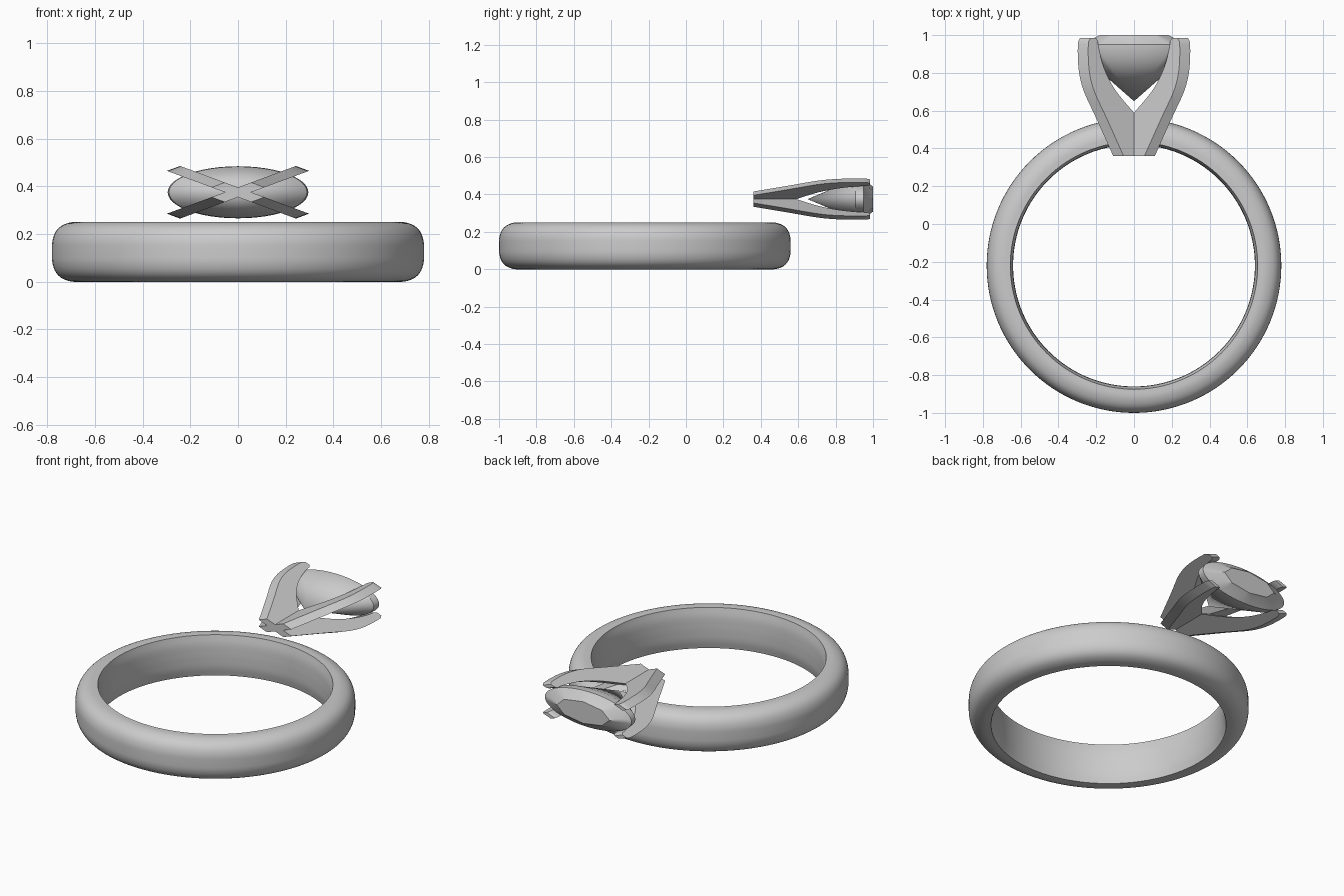
import bpy, bmesh
from math import cos, sin, pi, radians
from mathutils import Vector, Matrix

cube = bpy.data.objects.get("Cube")
if cube:
    bpy.data.objects.remove(cube)

metal = bpy.data.materials.new("plain grey")
metal.use_nodes = True
GREY = (0.6, 0.6, 0.6, 1)
metal.diffuse_color = GREY
metal.node_tree.nodes["Principled BSDF"].inputs["Base Color"].default_value = GREY

SQUASH = 0.37       # the stone and its setting are flattened in z
HEAD_Z = 0.375


def finish(name, bm, angle):
    bmesh.ops.remove_doubles(bm, verts=bm.verts, dist=1e-5)
    bmesh.ops.recalc_face_normals(bm, faces=bm.faces)
    mesh = bpy.data.meshes.new(name)
    bm.to_mesh(mesh)
    bm.free()
    mesh.materials.append(metal)
    obj = bpy.data.objects.new(name, mesh)
    bpy.context.collection.objects.link(obj)
    bpy.ops.object.select_all(action='DESELECT')
    obj.select_set(True)
    bpy.context.view_layer.objects.active = obj
    bpy.ops.object.shade_smooth_by_angle(angle=radians(angle))
    return obj


def smooth_path(points, steps=4):
    """Catmull-Rom curve through a few points."""
    p = [Vector(q) for q in points]
    p = [2 * p[0] - p[1]] + p + [2 * p[-1] - p[-2]]
    out = []
    for a, b, c, d in zip(p, p[1:], p[2:], p[3:]):
        for i in range(steps):
            t = i / steps
            out.append(0.5 * (2 * b + (c - a) * t + (2 * a - 5 * b + 4 * c - d) * t ** 2
                              + (3 * b - a - 3 * c + d) * t ** 3))
    return out + [p[-2]]


# Band: rounded outside, nearly flat inside
half = [(0.78, 0), (0.778, 0.045), (0.765, 0.083), (0.74, 0.109), (0.70, 0.124), (0.655, 0.125)]
outer = smooth_path(half)
inner = smooth_path([(0.655, 0.125), (0.643, 0.07), (0.64, 0)])
upper = outer + inner[1:]
section = upper + [Vector((q.x, -q.y)) for q in reversed(upper[1:-1])]
bm = bmesh.new()
verts = [bm.verts.new((q.x, 0, q.y)) for q in section]
edges = [bm.edges.new((a, b)) for a, b in zip(verts, verts[1:] + verts[:1])]
bmesh.ops.spin(bm, geom=verts + edges, cent=(0, 0, 0), axis=(0, 0, 1),
               angle=2 * pi, steps=128, use_merge=True)
band = finish("ring_band", bm, 40)
band.location = (0, -0.22, 0.125)

# Stone: pointed base, round girdle, sloping crown and eight-sided table
N = 48
bm = bmesh.new()
rings = []
for r, y, facet in [(0.29, 0.905, 0), (0.295, 0.95, 0), (0.21, 0.985, 1), (0.18, 1.0, 1)]:
    ring = []
    for i in range(N):
        a = 2 * pi * i / N
        k = cos(pi / 8) / cos(a % (pi / 4) - pi / 8) if facet else 1
        ring.append(bm.verts.new((r * k * cos(a), y, HEAD_Z + SQUASH * r * k * sin(a))))
    rings.append(ring)
tip = bm.verts.new((0, 0.65, HEAD_Z))
for i in range(N):
    j = (i + 1) % N
    bm.faces.new((tip, rings[0][i], rings[0][j]))
    for lo, hi in zip(rings, rings[1:]):
        bm.faces.new((lo[i], lo[j], hi[j], hi[i]))
bm.faces.new(rings[-1])
finish("stone", bm, 25)

# Four curved prongs that meet at the foot of the setting
back = smooth_path([(0.117, 0.36), (0.244, 0.56), (0.335, 0.70), (0.372, 0.80), (0.382, 0.90), (0.38, 0.965)])
face = smooth_path([(0.31, 0.97), (0.30, 0.92), (0.26, 0.82), (0.18, 0.71), (0.04, 0.59), (0, 0.56)])
outline = [Vector((0, 0.36))] + back + [Vector((0.365, 0.984)), Vector((0.325, 0.984))] + face
WIDTH = 0.078
for i, side in enumerate(("upper_left", "upper_right", "lower_right", "lower_left")):
    bm = bmesh.new()
    base = bm.faces.new([bm.verts.new((q.x, q.y, -WIDTH / 2)) for q in outline])
    ext = bmesh.ops.extrude_face_region(bm, geom=[base])
    top = [v for v in ext["geom"] if isinstance(v, bmesh.types.BMVert)]
    bmesh.ops.translate(bm, verts=top, vec=(0, 0, WIDTH))
    turn = Matrix.Rotation(-(pi / 4 + i * pi / 2), 4, 'Y')
    flat = Matrix.Translation((0, 0, HEAD_Z)) @ Matrix.Diagonal((1, 1, SQUASH, 1))
    bm.transform(flat @ turn)
    finish("prong_" + side, bm, 30)
